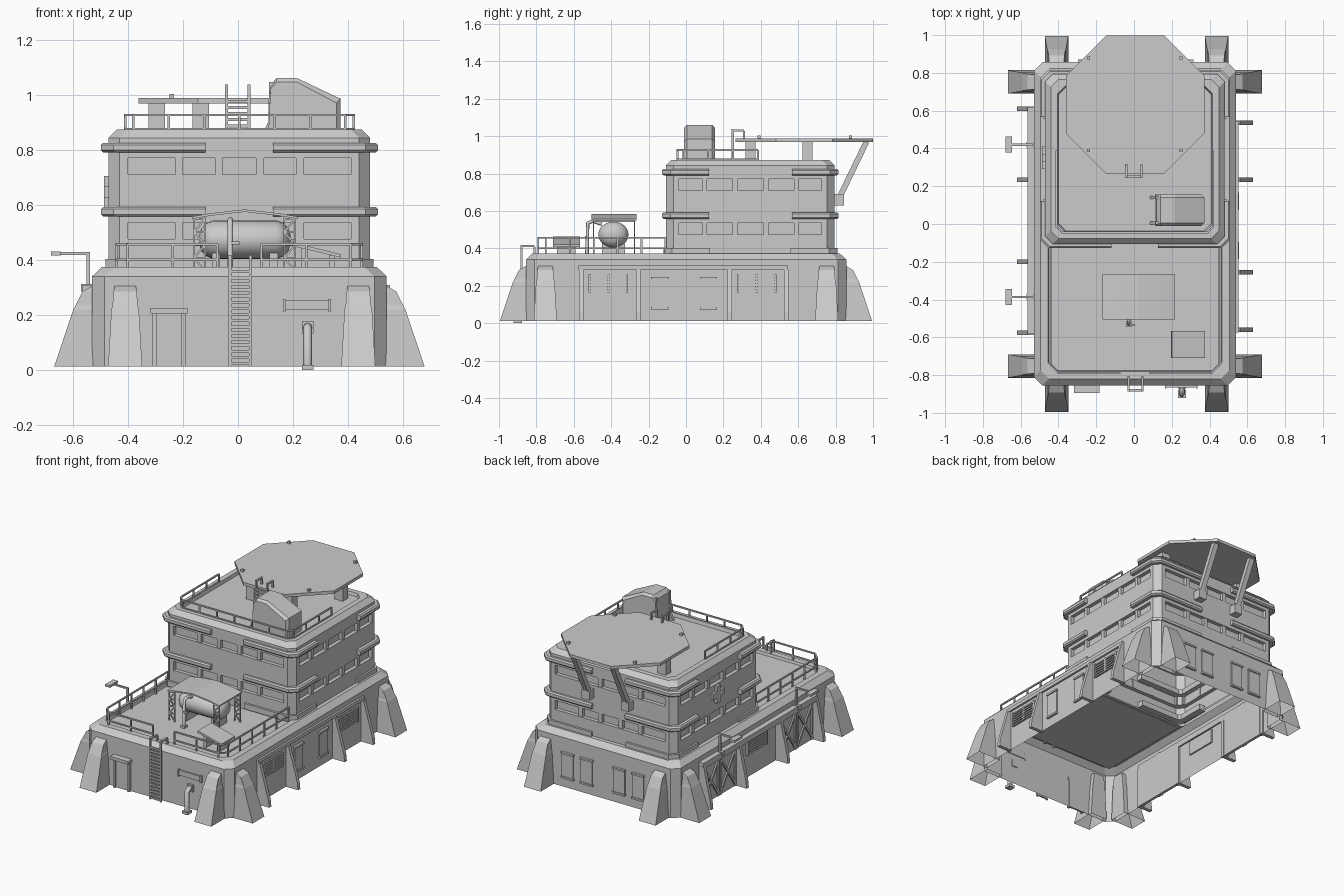
import bpy, bmesh, math
from mathutils import Vector, Matrix

grey = bpy.data.materials.new("concrete_grey")
grey.diffuse_color = (0.6, 0.6, 0.6, 1)


def finish(name, bm):
    bmesh.ops.recalc_face_normals(bm, faces=bm.faces)
    me = bpy.data.meshes.new(name)
    bm.to_mesh(me)
    bm.free()
    me.materials.append(grey)
    ob = bpy.data.objects.new(name, me)
    bpy.context.collection.objects.link(ob)
    return ob


def add_loft(bm, rings, bottom=True, top=True):
    vs = [[bm.verts.new(p) for p in r] for r in rings]
    n = len(vs[0])
    for a, b in zip(vs, vs[1:]):
        for i in range(n):
            bm.faces.new((a[i], a[(i + 1) % n], b[(i + 1) % n], b[i]))
    if bottom:
        bm.faces.new(vs[0][::-1])
    if top:
        bm.faces.new(vs[-1])


def loft(name, rings, bottom=True, top=True):
    bm = bmesh.new()
    add_loft(bm, rings, bottom, top)
    return finish(name, bm)


def rect(x0, x1, y0, y1, z):
    return [(x0, y0, z), (x1, y0, z), (x1, y1, z), (x0, y1, z)]


def add_box(bm, x0, x1, y0, y1, z0, z1):
    add_loft(bm, [rect(x0, x1, y0, y1, z0), rect(x0, x1, y0, y1, z1)])


def boxes(name, lst):
    bm = bmesh.new()
    for b in lst:
        add_box(bm, *b)
    return finish(name, bm)


def bars(name, lst, w=0.012, d=None):
    # square bars between pairs of points
    bm = bmesh.new()
    for p, q in lst:
        p, q = Vector(p), Vector(q)
        v = q - p
        side = v.cross(Vector((0, 0, 1)))
        side = side.normalized() if side.length > 1e-5 else Vector((1, 0, 0))
        up = side.cross(v).normalized()
        s, u = side * w / 2, up * (d or w) / 2
        add_loft(bm, [[c - s - u, c + s - u, c + s + u, c - s + u] for c in (p, q)])
    return finish(name, bm)


def chamfered(x0, x1, y0, y1, c, z, i=0):
    x0, x1, y0, y1 = x0 + i, x1 - i, y0 + i, y1 - i
    return [(x0 + c, y0, z), (x1 - c, y0, z), (x1, y0 + c, z), (x1, y1 - c, z),
            (x1 - c, y1, z), (x0 + c, y1, z), (x0, y1 - c, z), (x0, y0 + c, z)]


# Base shell, open underneath, with sloped parapet and sunken deck
BASE = (-0.53, 0.54, -0.855, 0.857, 0.045)
loft("base_walls", [chamfered(*BASE, z, i) for z, i in
     [(0.012, 0), (0.34, 0), (0.373, 0.035), (0.373, 0.075), (0.355, 0.08)]], False, False)
boxes("front_deck", [(-0.455, 0.465, -0.78, -0.09, 0.347, 0.356)])

# Tower with two recessed window bands
TOWER = (-0.47, 0.48, -0.107, 0.795, 0.04)
loft("tower_walls", [chamfered(*TOWER, z, i) for z, i in
     [(0.345, 0), (0.475, 0), (0.475, 0.025), (0.535, 0.025), (0.535, 0), (0.71, 0),
      (0.71, 0.025), (0.77, 0.025), (0.77, 0), (0.843, 0), (0.873, 0.03),
      (0.873, 0.065), (0.853, 0.07)]], False)
CX, CY = 0.005, 0.344


def corners(name, hx, hy, c, ax, ay, t, z0, z1, bev=0):
    # L-shaped pieces wrapping the four tower corners
    bm = bmesh.new()
    for sx in (-1, 1):
        for sy in (-1, 1):
            def ring(z, i):
                a, b = hx - i, hy - i
                pts = [(hx - ax, b), (a - c, b), (a, b - c), (a, hy - ay),
                       (hx - t, hy - ay), (hx - t, hy - c - t * .5),
                       (hx - c - t * .5, hy - t), (hx - ax, hy - t)]
                return [(CX + sx * x, CY + sy * y, z) for x, y in pts]
            rings = [ring(z0, bev), ring(z0 + bev, 0), ring(z1 - bev, 0), ring(z1, bev)]
            add_loft(bm, rings if bev else [ring(z0, 0), ring(z1, 0)])
    return finish(name, bm)


corners("upper_ledges", 0.503, 0.472, 0.045, 0.38, 0.25, 0.06, 0.79, 0.825, 0.008)
corners("lower_ledges", 0.503, 0.472, 0.045, 0.38, 0.25, 0.06, 0.557, 0.592, 0.008)
corners("foot_ledges", 0.487, 0.465, 0.045, 0.36, 0.25, 0.06, 0.365, 0.402)
pillars = []
for k, (z0, z1) in enumerate([(0.475, 0.535), (0.71, 0.77)]):
    corners("corner_pillars_%d" % k, 0.475, 0.451, 0.04, 0.07, 0.07, 0.04, z0, z1)
    for x in (-0.215, -0.07, 0.08, 0.225):
        for y in (-0.103, 0.766):
            pillars.append((x - 0.014, x + 0.014, y, y + 0.025, z0, z1))
    for y in (0.1, 0.262, 0.427, 0.59):
        for x in (-0.466, 0.451):
            pillars.append((x, x + 0.025, y - 0.013, y + 0.013, z0, z1))
boxes("window_pillars", pillars)
boxes("wall_cross", [(-0.487, -0.465, 0.29, 0.41, 0.627, 0.667),
                     (-0.487, -0.465, 0.33, 0.37, 0.59, 0.704)])

# Buttresses: x and y sides
bm = bmesh.new()
prof = [(0.012, 0.138, 0.062), (0.22, 0.068, 0.05), (0.235, 0.06, 0.046),
        (0.285, 0.035, 0.042), (0.31, -0.01, 0.038)]
spots = [(0.54, 0.752, 0), (0.54, -0.752, 0), (-0.53, 0.752, math.pi), (-0.53, -0.752, math.pi),
         (-0.41, -0.857, -math.pi / 2), (0.437, -0.857, -math.pi / 2),
         (-0.41, 0.857, math.pi / 2), (0.437, 0.857, math.pi / 2)]
for x, y, a in spots:
    M = Matrix.Translation((x, y, 0)) @ Matrix.Rotation(a, 4, 'Z')
    add_loft(bm, [[M @ Vector(p) for p in rect(-0.03, o, -h, h, z)] for z, o, h in prof], False)
finish("buttresses", bm)

# Side frames: top beams and sloped fins
boxes("side_beams", [(0.53, 0.553, -0.575, 0.545, 0.285, 0.308),
                     (-0.565, -0.52, -0.58, 0.62, 0.27, 0.308)])
bm = bmesh.new()
for wall, s, ys, top in [(0.54, 1, (-0.56, -0.255, 0.235, 0.535), 0.02),
                         (-0.53, -1, (-0.575, -0.2, 0.235, 0.61), 0.035)]:
    for y in ys:
        pts = [(-0.01, 0.012), (0.09, 0.012), (0.085, 0.06), (top, 0.285), (-0.01, 0.285)]
        add_loft(bm, [[(wall + s * o, y + d, z) for o, z in pts] for d in (-0.012, 0.012)])
finish("side_fins", bm)

# Louvred vents
parts = []
for wall, s, y in [(0.54, 1, -0.415), (0.54, 1, 0.378), (-0.53, -1, 0.02)]:
    def wb(o, y0, y1, z0, z1):
        xs = sorted((wall - s * 0.01, wall + s * o))
        parts.append((*xs, y0, y1, z0, z1))
    wb(0.004, y - 0.105, y + 0.105, 0.165, 0.26)
    for dy in (-0.1, 0, 0.1):
        wb(0.014, y + dy - 0.006, y + dy + 0.006, 0.165, 0.26)
    for k in range(6):
        wb(0.012, y - 0.1, y + 0.1, 0.166 + k * 0.0165, 0.175 + k * 0.0165)
boxes("vents", parts)

# Raised windows with sill and hood on right and back
parts = []
for y in (-0.14, 0.12):
    parts += [(0.53, 0.548, y - 0.042, y + 0.042, 0.08, 0.24),
              (0.53, 0.555, y - 0.046, y + 0.046, 0.235, 0.247),
              (0.53, 0.555, y - 0.046, y + 0.046, 0.073, 0.085)]
for x in (-0.25, -0.11, 0.13, 0.27):
    parts += [(x - 0.042, x + 0.042, 0.85, 0.865, 0.08, 0.24),
              (x - 0.046, x + 0.046, 0.85, 0.872, 0.235, 0.247),
              (x - 0.046, x + 0.046, 0.85, 0.872, 0.073, 0.085)]
boxes("wall_windows", parts)

# Cross-braced double gates on the left
parts, braces = [], []
for y0, y1 in [(-0.56, -0.215), (0.25, 0.595)]:
    m = (y0 + y1) / 2
    parts.append((-0.538, -0.52, y0, y1, 0.012, 0.275))
    for a, b in ((y0, m - 0.004), (m + 0.004, y1)):
        for y in (a + 0.008, b - 0.008):
            braces.append(((-0.54, y, 0.015), (-0.54, y, 0.27)))
        braces += [((-0.54, a, 0.02), (-0.54, b, 0.265)), ((-0.54, b, 0.02), (-0.54, a, 0.265))]
boxes("side_gates", parts)
bars("gate_braces", braces, 0.014)

# Lamps on the left wall
parts = []
for y in (0.42, -0.386):
    parts += [(-0.57, -0.52, y - 0.015, y + 0.015, 0.285, 0.312),
              (-0.55, -0.538, y - 0.006, y + 0.006, 0.3, 0.428),
              (-0.65, -0.538, y - 0.006, y + 0.006, 0.418, 0.428),
              (-0.68, -0.645, y - 0.042, y + 0.042, 0.415, 0.43)]
boxes("wall_lamps", parts)

# Front door, sign plate
boxes("front_door", [(-0.30, -0.2, -0.862, -0.85, 0.012, 0.205),
                     (-0.31, -0.295, -0.875, -0.85, 0.012, 0.21),
                     (-0.205, -0.19, -0.875, -0.85, 0.012, 0.21),
                     (-0.317, -0.183, -0.895, -0.85, 0.205, 0.225)])
boxes("front_plate", [(0.17, 0.33, -0.865, -0.85, 0.218, 0.252),
                      (0.163, 0.172, -0.872, -0.85, 0.212, 0.257),
                      (0.328, 0.337, -0.872, -0.85, 0.212, 0.257)])


def tube(name, pts, r, sides=10):
    cu = bpy.data.curves.new(name, 'CURVE')
    cu.dimensions = '3D'
    cu.bevel_depth = r
    cu.bevel_resolution = 2
    cu.use_fill_caps = True
    sp = cu.splines.new('POLY')
    sp.points.add(len(pts) - 1)
    for p, c in zip(sp.points, pts):
        p.co = (*c, 1)
    cu.materials.append(grey)
    ob = bpy.data.objects.new(name, cu)
    bpy.context.collection.objects.link(ob)


tube("front_pipe", [(0.253, -0.85, 0.155), (0.253, -0.88, 0.155), (0.253, -0.9, 0.14),
                    (0.253, -0.9, 0.0)], 0.016)
boxes("pipe_collars", [(0.232, 0.274, -0.922, -0.878, 0.0, 0.018),
                       (0.232, 0.274, -0.87, -0.85, 0.133, 0.177)])


# Ladders
def ladder(name, x0, x1, y, yt, z0, z1, n):
    l = [((x, y, z0), (x, y, z1)) for x in (x0, x1)]
    l += [((x, y, z1 - 0.006), (x, yt, z1 - 0.006)) for x in (x0, x1)]
    l += [((x, yt, z1 - 0.01), (x, yt, z1 - 0.06)) for x in (x0, x1)]
    l += [((x0, y, z0 + (k + 0.5) * (z1 - z0 - 0.05) / n),
           (x1, y, z0 + (k + 0.5) * (z1 - z0 - 0.05) / n)) for k in range(n)]
    bars(name, l, 0.011)


ladder("front_ladder", -0.03, 0.046, -0.88, -0.81, 0.012, 0.418, 16)
ladder("pad_ladder", -0.041, 0.04, 0.25, 0.31, 0.853, 1.037, 6)


# Railings
def railing(name, path, z0, z1, mid):
    l = []
    for a, b in zip(path, path[1:]):
        a, b = Vector((*a, 0)), Vector((*b, 0))
        n = max(1, round((b - a).length / 0.13))
        for z in (z1, mid):
            l.append((a + Vector((0, 0, z)), b + Vector((0, 0, z))))
        for k in range(n + 1):
            p = a.lerp(b, k / n)
            l.append((p + Vector((0, 0, z0)), p + Vector((0, 0, z1))))
    bars(name, l, 0.009)


railing("deck_railing_left", [(-0.44, -0.11), (-0.44, -0.75), (-0.4, -0.79), (-0.075, -0.79)], 0.355, 0.457, 0.4)
railing("deck_railing_right", [(0.45, -0.11), (0.45, -0.75), (0.41, -0.79), (0.085, -0.79)], 0.355, 0.457, 0.4)
railing("roof_railing", [(-0.41, 0.385), (-0.41, -0.015), (-0.38, -0.045), (0.39, -0.045),
                         (0.42, -0.015), (0.42, 0.385)], 0.855, 0.926, 0.875)


# Octagonal landing pad on posts and rear struts
def octagon(r, z):
    return [(0.006 + r * math.cos(a), 0.632 + r * math.sin(a), z)
            for a in [math.pi / 8 + k * math.pi / 4 for k in range(8)]]


R = 0.367 / math.cos(math.pi / 8)
loft("landing_pad", [octagon(R, 0.968), octagon(R, 0.988)])
boxes("pad_posts", [(x - 0.03, x + 0.03, y - 0.027, y + 0.027, 0.853, 0.97)
                    for x, y in [(-0.135, 0.345), (0.147, 0.345), (-0.295, 0.65), (0.307, 0.65)]])
boxes("pad_lights", [(x - 0.008, x + 0.008, y - 0.008, y + 0.008, 0.985, 1.003)
                     for x, y in [(-0.24, 0.39), (0.25, 0.39), (-0.24, 0.88), (0.25, 0.88)]])
bars("pad_struts", [((x, 0.965, 0.97), (x, 0.815, 0.66)) for x in (-0.14, 0.15)], 0.035, 0.03)
boxes("strut_feet", [(x - 0.028, x + 0.028, 0.785, 0.845, 0.63, 0.69) for x in (-0.14, 0.15)])

# Stair housing on the roof
prof = [(0.11, 0.853), (0.118, 1.035), (0.14, 1.06), (0.215, 1.06), (0.372, 0.985), (0.372, 0.853)]


def house(y, i):
    return [(min(max(x, 0.11), 0.372 - i), y, z - (i if z > 0.9 else 0)) for x, z in prof]


loft("stair_housing", [house(-0.01, 0.015), house(0.005, 0), house(0.14, 0), house(0.155, 0.015)])
bm = bmesh.new()
for y in (-0.003, 0.133):
    pts = [(0.085, 0.853), (0.11, 0.9), (0.113, 1.045), (0.135, 1.045), (0.135, 0.853)]
    add_loft(bm, [[(x, y + d, z) for x, z in pts] for d in (0, 0.016)])
finish("stair_door_frame", bm)

# Fuel tank under a canopy
bm = bmesh.new()
prof = [(-0.165, 0.02), (-0.157, 0.042), (-0.14, 0.06), (-0.115, 0.07),
        (0.115, 0.07), (0.14, 0.06), (0.157, 0.042), (0.165, 0.02)]
add_loft(bm, [[(0.025 + x, -0.388 + 1.15 * r * math.cos(a), 0.473 + r * math.sin(a))
               for a in [2 * math.pi * k / 24 for k in range(24)]] for x, r in prof])
tank = finish("fuel_tank", bm)
bpy.context.view_layer.objects.active = tank
tank.select_set(True)
bpy.ops.object.shade_smooth_by_angle(angle=math.radians(40))
boxes("tank_saddles", [(x - 0.015, x + 0.015, -0.45, -0.325, 0.355, 0.425) for x in (-0.08, 0.13)])
prof = [(-0.168, 0.548), (-0.1, 0.56), (0.024, 0.574), (0.148, 0.56), (0.216, 0.548)]
pts = prof + [(x, z + 0.009) for x, z in prof[::-1]]
loft("tank_canopy", [[(x, y, z) for x, z in pts] for y in (-0.505, -0.265)])
l = []
for x0, x1 in ((-0.16, -0.12), (0.168, 0.208)):
    for y in (-0.495, -0.275):
        l += [((x, y, 0.355), (x, y, 0.553)) for x in (x0, x1)]
        for k in range(4):
            z = 0.36 + k * 0.047
            a, b = (x0, x1) if k % 2 else (x1, x0)
            l += [((a, y, z), (b, y, z + 0.047)), ((x0, y, z + 0.047), (x1, y, z + 0.047))]
    l.append(((x0, -0.495, 0.545), (x0, -0.275, 0.545)))
bars("canopy_trusses", l, 0.007)
tube("tank_pipe", [(-0.028, -0.45, 0.53), (-0.028, -0.5, 0.545), (-0.028, -0.525, 0.535),
                   (-0.028, -0.53, 0.355)], 0.01)
boxes("pipe_valve", [(-0.043, -0.013, -0.545, -0.515, 0.355, 0.37),
                     (-0.028, 0.005, -0.54, -0.53, 0.455, 0.467)])

# Tilted panel on the deck
loft("tilted_panel", [[(0.197, y, 0.45), (0.375, y, 0.408), (0.375, y, 0.42), (0.2, y, 0.463)]
                      for y in (-0.71, -0.567)])
boxes("panel_stand", [(0.23, 0.25, -0.69, -0.59, 0.355, 0.445), (0.33, 0.35, -0.69, -0.59, 0.355, 0.415)])
